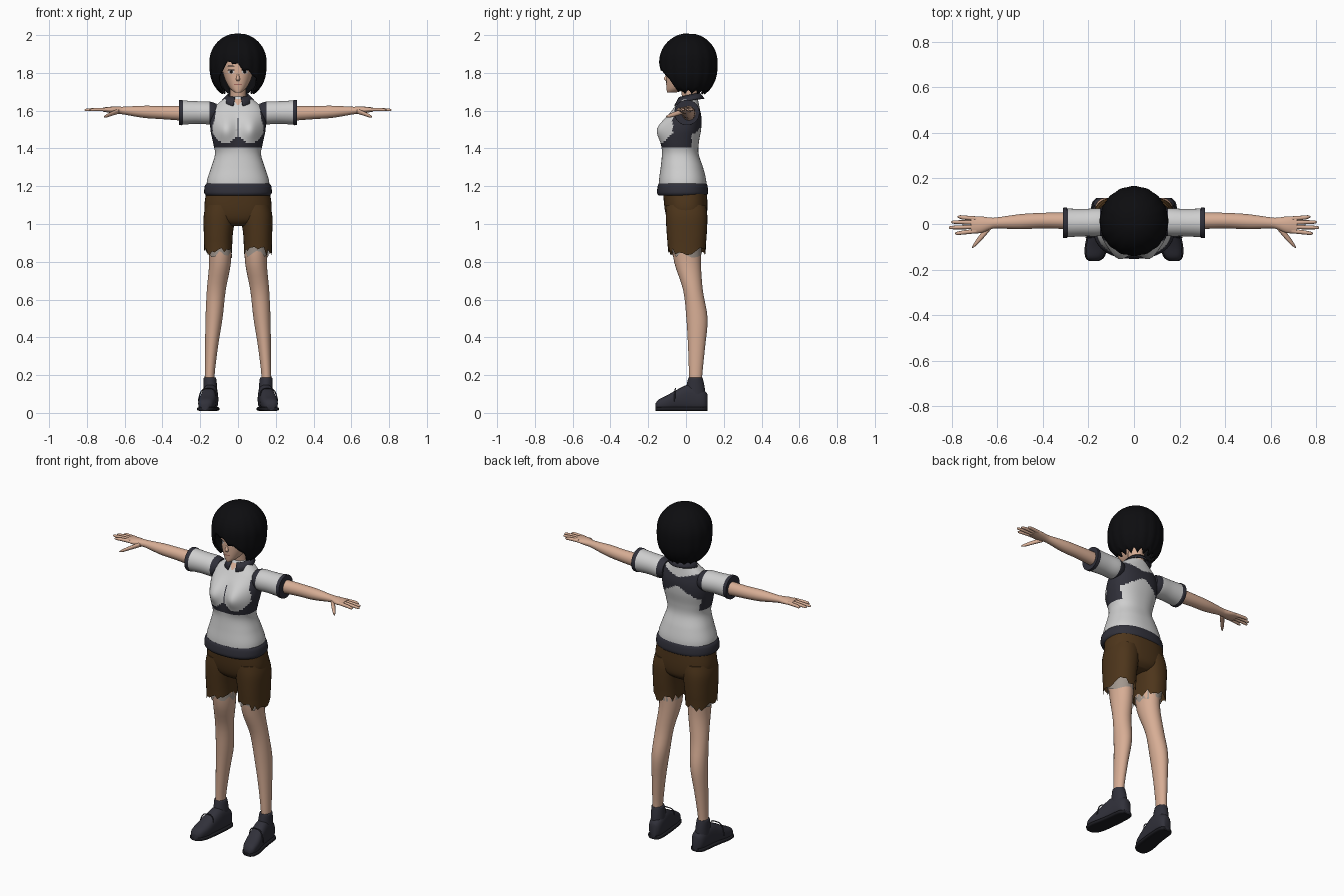
import bpy, bmesh, math, random
from mathutils import Vector
from mathutils.bvhtree import BVHTree

random.seed(4)
cube = bpy.data.objects.get("Cube")
if cube:
    bpy.data.objects.remove(cube)


def material(name, *rgb):
    mat = bpy.data.materials.new(name)
    mat.use_nodes = True
    mat.diffuse_color = (*rgb, 1)
    node = next(n for n in mat.node_tree.nodes if n.type == "BSDF_PRINCIPLED")
    node.inputs["Base Color"].default_value = (*rgb, 1)
    node.inputs["Roughness"].default_value = 0.9
    return mat


skin = material("warm skin", .68, .42, .30)
black = material("black hair", .004, .004, .005)
white = material("pale grey cloth", .62, .62, .62)
slate = material("slate trim", .03, .03, .042)
brown = material("brown cloth", .075, .036, .011)
lining = material("taupe lining", .36, .31, .27)
sole_mat = material("dark sole", .012, .012, .016)
lip = material("muted lip", .38, .15, .12)


def finish(name, bm, mats, rule=None, angle=50):
    """Turn a bmesh into a smooth shaded object, colouring faces by a rule."""
    bmesh.ops.recalc_face_normals(bm, faces=bm.faces)
    if rule:
        for face in bm.faces:
            face.material_index = int(rule(face.calc_center_median()))
    mesh = bpy.data.meshes.new(name)
    bm.to_mesh(mesh)
    bm.free()
    for mat in mats:
        mesh.materials.append(mat)
    mesh.shade_smooth()
    mesh.set_sharp_from_angle(angle=math.radians(angle))
    obj = bpy.data.objects.new(name, mesh)
    bpy.context.collection.objects.link(obj)
    return obj


def refine(stations, steps):
    """Catmull-Rom interpolation of the stations."""
    p = [Vector(s) for s in stations]
    p = [p[0]] + p + [p[-1]]
    rows = []
    for a, b, c, d in zip(p, p[1:], p[2:], p[3:]):
        for k in range(steps):
            t = k / steps
            rows.append(b + (c - a) * (t / 2) + (a * 2 - b * 5 + c * 4 - d) * (t * t / 2)
                        + (b * 3 - a - c * 3 + d) * (t ** 3 / 2))
    return rows + [p[-1]]


def skin_rows(bm, rows, closed=True):
    for low, high in zip(rows, rows[1:]):
        for i in range(len(low) - (not closed)):
            j = (i + 1) % len(low)
            bm.faces.new((low[i], low[j], high[j], high[i]))


def loft(name, axis, stations, *mats, n=24, steps=4, power=2, side=1,
         rule=None, jag=0, bump=None):
    """Rings along an axis; each station is (place, centre, centre, radius, radius)."""
    bm = bmesh.new()
    rows = []
    for r, (t, u, v, ru, rv) in enumerate(refine(stations, steps)):
        ring = []
        for i in range(n):
            a = math.tau * i / n
            c, s = math.cos(a), math.sin(a)
            p = u + max(ru, .001) * math.copysign(abs(c) ** (2 / power), c)
            q = v + max(rv, .001) * math.copysign(abs(s) ** (2 / power), s)
            w = t - jag * random.random() if r == 0 else t
            x, y, z = {"x": (w, p, q), "y": (p, w, q), "z": (p, q, w)}[axis]
            if bump:
                y += bump(x, y, z)
            ring.append(bm.verts.new((x * side, y, z)))
        rows.append(ring)
    skin_rows(bm, rows)
    if not jag:
        bm.faces.new(rows[0])
    bm.faces.new(rows[-1])
    return finish(name, bm, mats, rule)


def plate(name, target, pairs, mat):
    """Thin strip laid on the front of a part, given as pairs of (x, z)."""
    tree = BVHTree.FromPolygons([v.co for v in target.data.vertices],
                                [p.vertices for p in target.data.polygons])
    bm = bmesh.new()
    rows = []
    for pair in pairs:
        hits = [tree.ray_cast(Vector((x, -1, z)), Vector((0, 1, 0)))[0] for x, z in pair]
        rows.append([bm.verts.new(h - Vector((0, .003, 0))) for h in hits])
    skin_rows(bm, rows, closed=False)
    return finish(name, bm, [mat])


# Shirt body with bust and dark panels
def bust(x, y, z):
    if y > 0:
        return 0
    return -.042 * math.exp(-((abs(x) - .066) / .05) ** 2 - ((z - 1.5) / .065) ** 2)


def panel(c):
    x, y, z = abs(c.x), c.y, c.z
    if y > .03:
        return 1.55 - .6 * x < z < 1.595 + .3 * x
    cup = ((x - .066) / .074) ** 2 + ((z - 1.52) / .09) ** 2 < 1
    band = 1.4 < z < 1.46 and not cup
    return band or (x > .118 and z > 1.4 + max(0, y) and not (cup and y < -.07))


shirt = loft("shirt", "z", [
    (1.17, 0, -.018, .166, .125), (1.23, 0, -.018, .164, .125), (1.3, 0, -.022, .142, .112),
    (1.37, 0, -.03, .122, .097), (1.43, 0, -.03, .132, .098), (1.5, 0, -.019, .146, .099),
    (1.56, 0, -.008, .146, .09), (1.61, 0, .003, .132, .07), (1.645, 0, .012, .097, .054),
    (1.675, 0, .02, .056, .042)],
    white, slate, n=72, steps=7, power=2.3, rule=panel, bump=bust)
loft("shirt_hem", "z", [
    (1.15, 0, -.018, .168, .126), (1.165, 0, -.018, .179, .135),
    (1.2, 0, -.018, .176, .132), (1.215, 0, -.018, .166, .126)],
    slate, n=48, power=2.3)
plate("placket_line", shirt, [((-.003, z / 100), (.003, z / 100)) for z in range(146, 158, 2)], slate)
plate("open_neckline", shirt, [((-.028, 1.662), (.028, 1.662)), ((-.004, 1.63), (.004, 1.63))], skin)

# Collar, open at the front
bm = bmesh.new()
rows = [[], []]
for k in range(33):
    a = .3 + (math.tau - .6) * k / 32
    w = (1 + math.cos(a)) / 2
    for row, rx, ry, z in ((rows[0], .056, .056, 1.697 - .025 * w),
                           (rows[1], .086, .082, 1.665 - .04 * w ** 2)):
        row.append(bm.verts.new((rx * math.sin(a), .016 - ry * math.cos(a), z)))
skin_rows(bm, rows, closed=False)
collar = finish("collar", bm, [slate])
collar.modifiers.new("thickness", "SOLIDIFY").thickness = .006

# Neck and head
loft("neck", "z", [(1.63, 0, .022, .045, .04), (1.68, 0, .02, .042, .042),
                   (1.76, 0, .015, .046, .05)], skin)
head = loft("head", "z", [
    (1.695, 0, -.078, .014, .022), (1.715, 0, -.05, .04, .053), (1.76, 0, -.015, .067, .09),
    (1.82, 0, 0, .085, .104), (1.88, 0, .01, .094, .108), (1.94, 0, .012, .07, .08),
    (1.965, 0, .012, .03, .03)], skin, n=32, power=2.2)
loft("nose", "z", [(1.758, 0, -.1, .009, .008), (1.768, 0, -.104, .01, .014),
                   (1.785, 0, -.1, .007, .01), (1.81, 0, -.096, .004, .006)], skin, n=10)
plate("mouth", head, [((x, 1.741), (x, 1.735)) for x in (-.02, -.007, .007, .02)], lip)
for side, label in ((1, "left_"), (-1, "right_")):
    def feature(name, centre, width, height, z, mat):
        pairs = []
        for k in range(-3, 4):
            x, h = side * (centre + width * k / 3), height * (1.05 - (k / 3) ** 2)
            pairs.append(((x, z + h), (x, z - h)))
        return plate(label + name, head, pairs, mat)
    feature("eye", .036, .018, .009, 1.805, white)
    iris = feature("iris", .036, .009, .009, 1.805, black)
    iris.location.y = -.002
    feature("lash", .036, .021, .004, 1.815, black)
    feature("brow", .038, .022, .003, 1.836, black)

# Bobbed hair with a side-swept fringe and pointed locks
def hair_rim(a, i):
    fringe = 1.872 - .06 * min(1, abs(a + .25) / .7)
    blend = min(1, max(0, (abs(a) - .58) / .5))
    return fringe + (1.715 - fringe) * blend - .022 * (1 - abs(i % 6 - 3) / 3)


def hair_radius(z):
    if z > 1.86:
        return .14 * math.sqrt(max(0, 1 - ((z - 1.86) / .14) ** 2))
    return .14 * (1 - .38 * ((1.86 - z) / .16) ** 3)


bm = bmesh.new()
rows = []
for k in range(1, 19):
    ring = []
    for i in range(96):
        a = math.tau * i / 96 - math.pi
        z = 2 - (2 - hair_rim(a, i)) * (k / 18) ** 1.5
        r = hair_radius(z) * (1 + .015 * math.cos(16 * a) * k / 18)
        ring.append(bm.verts.new((r * math.sin(a), .013 - 1.02 * r * math.cos(a), z)))
    rows.append(ring)
skin_rows(bm, rows)
bm.faces.new(rows[0])
hair = finish("hair", bm, [black])
hair.modifiers.new("thickness", "SOLIDIFY").thickness = .01

# Seat of the shorts
loft("shorts_seat", "z", [
    (.99, 0, .005, .07, .07), (1.02, 0, .004, .15, .1), (1.08, 0, 0, .178, .113),
    (1.17, 0, -.005, .168, .116)], brown, n=40, power=2.4)

shoe = [(.113, .14, .06, .02, .04), (.09, .142, .068, .037, .055), (.02, .147, .08, .041, .07),
        (-.04, .155, .07, .043, .057), (-.1, .165, .053, .045, .04),
        (-.145, .172, .043, .036, .028), (-.162, .175, .032, .017, .016)]

for side, label in ((1, "left_"), (-1, "right_")):
    # Sleeve, arm and hand
    loft(label + "sleeve", "x", [
        (.115, .01, 1.587, .05, .05), (.15, .008, 1.588, .061, .06),
        (.22, .006, 1.59, .06, .06), (.29, .005, 1.59, .063, .064), (.295, .005, 1.59, .067, .067),
        (.312, .005, 1.59, .066, .067)], white, slate, n=32, steps=5, side=side,
        rule=lambda c: abs(c.x) < .155 or abs(c.x) > .29)
    loft(label + "arm", "x", [
        (.28, .014, 1.586, .037, .04), (.4, .015, 1.59, .034, .035), (.5, .01, 1.594, .033, .032),
        (.6, .005, 1.6, .024, .021), (.63, .002, 1.602, .026, .019),
        (.67, -.003, 1.604, .036, .017), (.715, -.004, 1.606, .038, .011)], skin, side=side)
    for finger, y, tip in (("index", -.034, .785), ("middle", -.013, .812),
                           ("ring", .007, .802), ("little", .026, .775)):
        loft(label + finger + "_finger", "x", [
            (.69, y * .9, 1.606, .01, .01), (.75, y * 1.1, 1.606, .009, .009),
            (tip - .01, y * 1.2, 1.604, .007, .007), (tip, y * 1.2, 1.603, .002, .002)],
            skin, n=10, side=side)
    loft(label + "thumb", "x", [
        (.63, -.012, 1.598, .014, .014), (.665, -.05, 1.585, .017, .012),
        (.695, -.085, 1.573, .012, .009), (.71, -.103, 1.568, .003, .003)],
        skin, n=10, side=side)

    # Shorts leg with torn edge and lining
    loft(label + "shorts_leg", "z", [
        (.88, .105, .004, .074, .1), (.95, .104, .004, .077, .106), (1.04, .098, .003, .084, .11),
        (1.1, .09, 0, .08, .105)], brown, n=32, side=side, power=2.3, jag=.045)
    loft(label + "torn_lining", "z", [
        (.86, .097, .003, .064, .078), (.9, .1, .003, .066, .084),
        (.95, .1, .003, .066, .085)], lining, n=16, side=side, jag=.04)

    # Leg
    loft(label + "leg", "z", [
        (.12, .15, .052, .026, .033), (.2, .15, .051, .026, .035), (.35, .14, .056, .034, .045),
        (.5, .127, .058, .045, .056), (.65, .115, .037, .05, .052), (.8, .095, .008, .058, .071),
        (.95, .098, .002, .064, .083)], skin, n=28, side=side)

    # Shoe with ankle collar, sole and lace bow
    loft(label + "shoe", "y", shoe, slate, power=2.6, side=side)
    loft(label + "ankle_collar", "z", [
        (.08, .145, .05, .038, .055), (.14, .147, .05, .036, .048), (.18, .149, .05, .034, .039),
        (.187, .149, .05, .03, .036)], slate, side=side)
    loft(label + "sole", "y", [(y, x, .021, r + .006, .011) for y, x, z, r, h in shoe],
         sole_mat, power=4, side=side)
    curve = bpy.data.curves.new(label + "lace_bow", "CURVE")
    curve.dimensions = "3D"
    curve.bevel_depth = .003
    curve.materials.append(slate)
    bow = curve.splines.new("NURBS")
    loops = [(.21, -.06, .06), (.2, -.06, .13), (.16, -.05, .13), (.115, -.06, .13), (.12, -.06, .08)]
    bow.points.add(len(loops) - 1)
    for point, (x, y, z) in zip(bow.points, loops):
        point.co = (side * x, y, z, 1)
    bow.use_endpoint_u = True
    bpy.context.collection.objects.link(bpy.data.objects.new(label + "lace_bow", curve))
